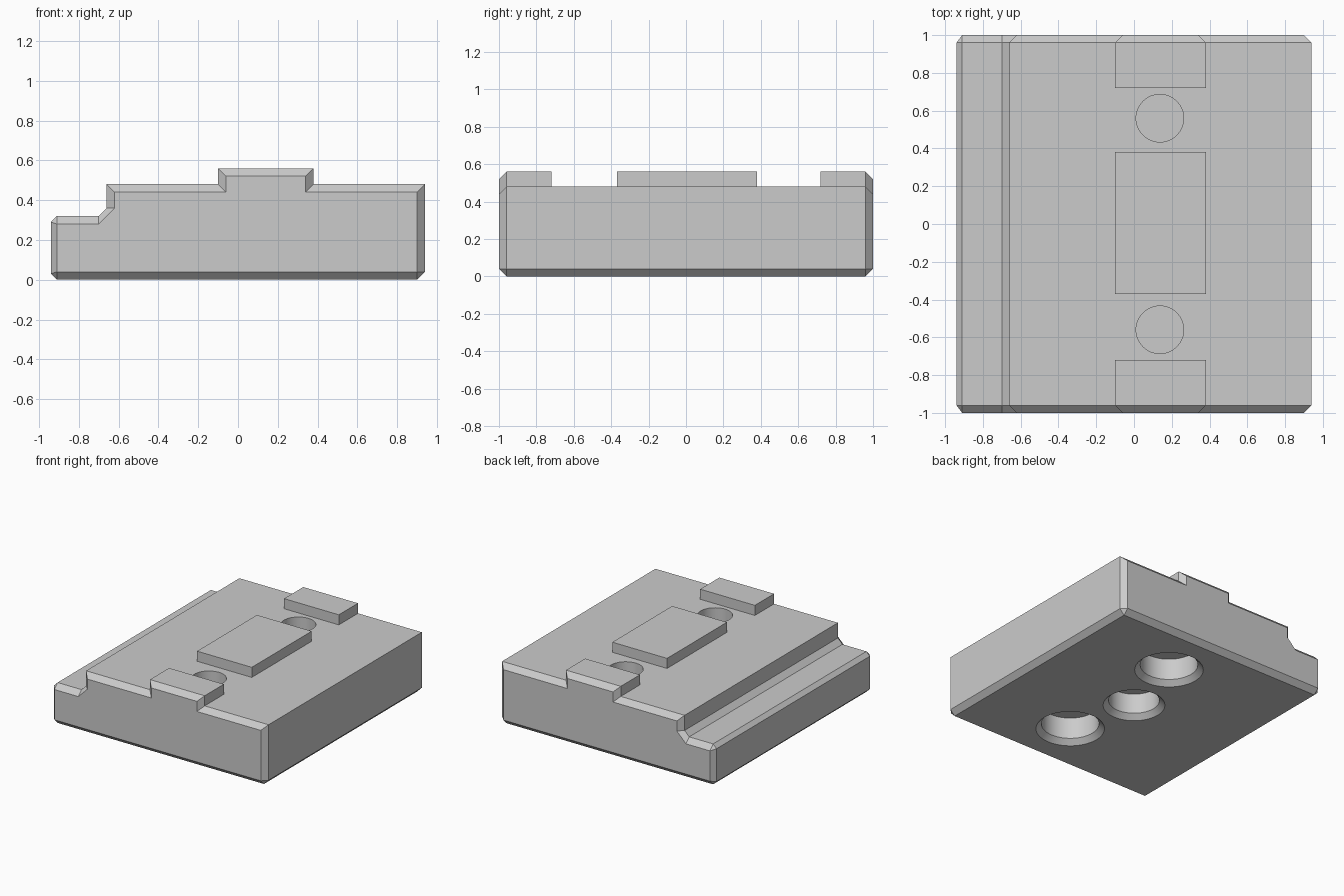
import bpy, bmesh, math

if "Cube" in bpy.data.objects:
    bpy.data.objects.remove(bpy.data.objects["Cube"])

grey = bpy.data.materials.new("plain_grey")
grey.use_nodes = True
colour = (0.6, 0.6, 0.6, 1)
grey.diffuse_color = colour
grey.node_tree.nodes["Principled BSDF"].inputs["Base Color"].default_value = colour


def loft(name, rings):
    """Skin a series of (y, [(x, z), ...]) sections into a closed solid."""
    bm = bmesh.new()
    loops = [[bm.verts.new((x, y, z)) for x, z in pts] for y, pts in rings]
    n = len(loops[0])
    for a, b in zip(loops, loops[1:]):
        for i in range(n):
            j = (i + 1) % n
            bm.faces.new((a[i], a[j], b[j], b[i]))
    bm.faces.new(loops[0])
    bm.faces.new(loops[-1])
    bmesh.ops.remove_doubles(bm, verts=bm.verts, dist=0.0005)
    bmesh.ops.recalc_face_normals(bm, faces=bm.faces)
    mesh = bpy.data.meshes.new(name)
    bm.to_mesh(mesh)
    bm.free()
    mesh.materials.append(grey)
    obj = bpy.data.objects.new(name, mesh)
    bpy.context.collection.objects.link(obj)
    return obj


def lathe(name, x, y, profile, sides=64):
    """Turn a (radius, z) profile around a vertical axis."""
    bm = bmesh.new()
    loops = []
    for r, z in profile:
        angles = [2 * math.pi * i / sides for i in range(sides)]
        loops.append([bm.verts.new((x + r * math.cos(a), y + r * math.sin(a), z)) for a in angles])
    for a, b in zip(loops, loops[1:]):
        for i in range(sides):
            j = (i + 1) % sides
            bm.faces.new((a[i], a[j], b[j], b[i]))
    bm.faces.new(loops[0])
    bm.faces.new(loops[-1])
    bmesh.ops.recalc_face_normals(bm, faces=bm.faces)
    mesh = bpy.data.meshes.new(name)
    bm.to_mesh(mesh)
    bm.free()
    mesh.materials.append(grey)
    obj = bpy.data.objects.new(name, mesh)
    bpy.context.collection.objects.link(obj)
    obj.hide_render = True
    return obj


# Stepped block with chamfered ends and base
outer = [(-.91, 0), (.90, 0), (.94, .04), (.94, .48), (-.66, .48),
         (-.66, .36), (-.70, .32), (-.91, .32), (-.94, .29), (-.94, .03)]
inner = [(-.91, .04), (.90, .04), (.90, .04), (.90, .44), (-.62, .44),
         (-.62, .36), (-.70, .28), (-.91, .28), (-.91, .28), (-.91, .04)]
block = loft("block", [(-1, inner), (-.96, outer), (.96, outer), (1, inner)])

# Raised pads along the top: one in the middle, one at each end
def pad(x0, x1, top):
    return [(x0, .44), (x1, .44), (x1, top), (x0, top)]


wide, narrow = pad(-.10, .38, .56), pad(-.06, .34, .52)
loft("middle_pad", [(-.37, wide), (.38, wide)])
for side, name in ((-1, "front_pad"), (1, "back_pad")):
    loft(name, [(side * .72, wide), (side * .96, wide), (side, narrow)])

# Blind holes in the top and countersunk sockets in the base
cutters = [lathe("middle_socket_cutter", 0, 0, [(.235, -.01), (.185, .04), (.185, .20)])]
for y in (-.56, .56):
    cutters.append(lathe("top_hole_cutter", .137, y, [(.126, .28), (.126, .6)]))
    cutters.append(lathe("socket_cutter", .137, y, [(.26, -.01), (.21, .04), (.21, .21)]))

bpy.context.view_layer.objects.active = block
for cutter in cutters:
    mod = block.modifiers.new("hole", "BOOLEAN")
    mod.operation = "DIFFERENCE"
    mod.solver = "EXACT"
    mod.object = cutter
    bpy.ops.object.modifier_apply(modifier=mod.name)
    bpy.data.objects.remove(cutter)

bpy.ops.object.select_all(action="DESELECT")
block.select_set(True)
bpy.ops.object.shade_smooth_by_angle(angle=math.radians(25))
